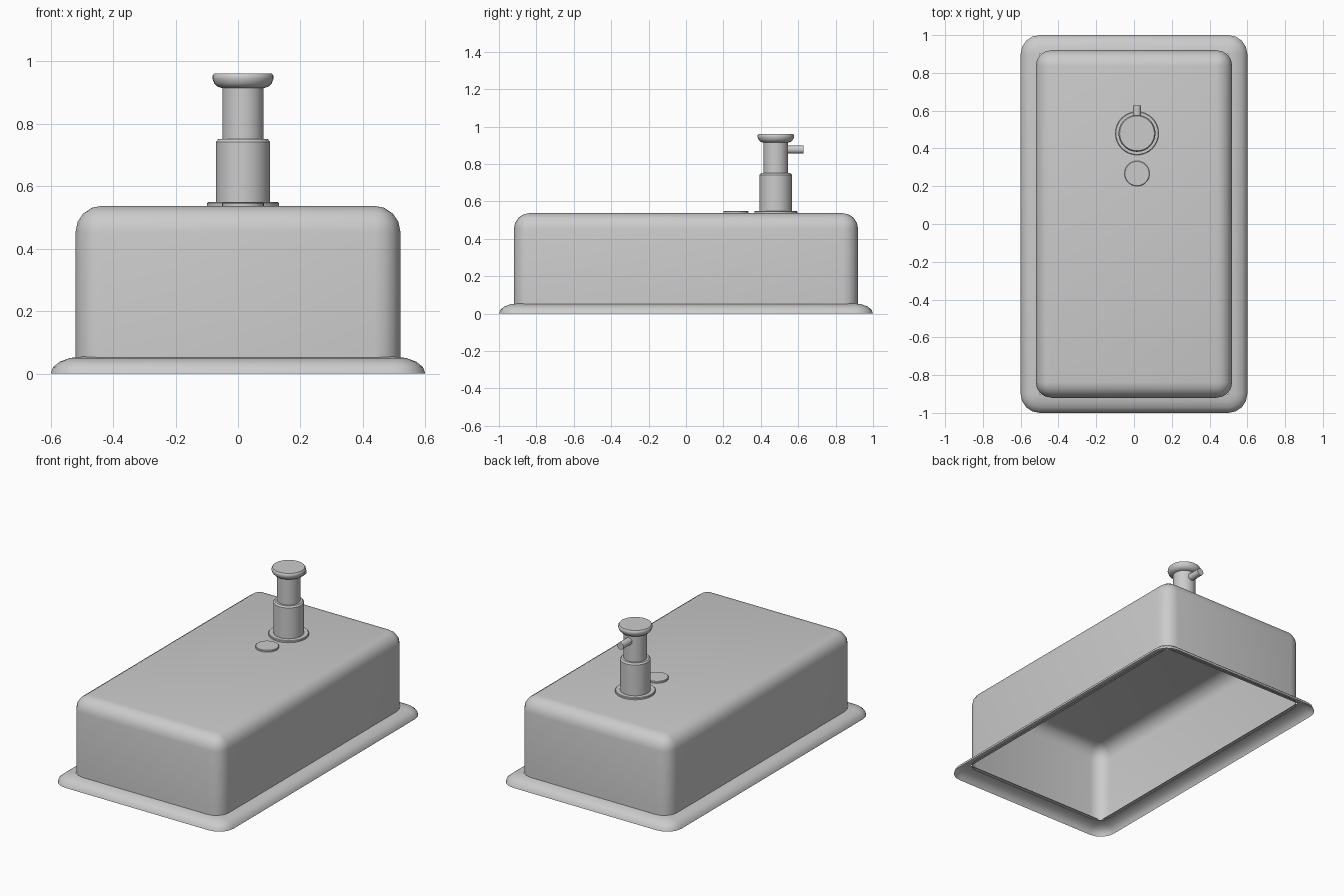
import bpy, bmesh
from math import sin, cos, pi, radians

if "Cube" in bpy.data.objects:
    bpy.data.objects.remove(bpy.data.objects["Cube"])


def loft(name, loops, cap_start=False, cap_end=False):
    """Skin a stack of counter-clockwise loops into one smooth-shaded object."""
    bm = bmesh.new()
    rings = [[bm.verts.new(p) for p in loop] for loop in loops]
    n = len(rings[0])
    for a, b in zip(rings, rings[1:]):
        for i in range(n):
            j = (i + 1) % n
            bm.faces.new((a[i], a[j], b[j], b[i]))
    if cap_start:
        bm.faces.new(rings[0][::-1])
    if cap_end:
        bm.faces.new(rings[-1])
    bmesh.ops.remove_doubles(bm, verts=bm.verts, dist=1e-5)
    me = bpy.data.meshes.new(name)
    bm.to_mesh(me)
    bm.free()
    me.shade_smooth()
    me.set_sharp_from_angle(angle=radians(35))
    ob = bpy.data.objects.new(name, me)
    bpy.context.collection.objects.link(ob)
    return ob


def rounded_rect(hx, hy, r, z, inset, seg=4):
    """Rounded rectangle loop; insetting it shrinks the corner radius."""
    cr = max(r - inset, 0)
    pts = []
    for k, (sx, sy) in enumerate(((1, 1), (-1, 1), (-1, -1), (1, -1))):
        for s in range(seg + 1):
            t = (k + s / seg) * pi / 2
            pts.append((sx * (hx - r) + cr * cos(t),
                        sy * (hy - r) + cr * sin(t), z))
    return pts


def lathe(name, profile, loc, seg=32):
    """Turn a (radius, height) profile around its vertical axis."""
    loops = [[(r * cos(2 * pi * i / seg), r * sin(2 * pi * i / seg), z)
              for i in range(seg)] for r, z in profile]
    ob = loft(name, loops, True, True)
    ob.location = loc
    return ob


SEG = 4
arc = [i / SEG * pi / 2 for i in range(SEG + 1)]

# rim: hollow flange with a rounded edge, open in the middle
R, H = 0.10, 0.054
loft("rim", [rounded_rect(0.6, 1.0, R, H * sin(t), R * (1 - cos(t))) for t in arc])

# basin: open-bottomed shell with rounded top edges and corners
R, TOP = 0.083, 0.537
loops = [rounded_rect(0.52, 0.92, R, 0.05, 0)]
loops += [rounded_rect(0.52, 0.92, R, TOP - R + R * sin(t), R * (1 - cos(t))) for t in arc]
loft("basin", loops, cap_end=True)

# pump: turned parts stacked on one axis
X, Y = 0.016, 0.48
lathe("pump_flange", [(0.115, 0.535), (0.115, 0.546), (0.112, 0.549)], (X, Y, 0))
lathe("pump_collar", [(0.087, 0.54), (0.087, 0.742), (0.079, 0.751)], (X, Y, 0))
lathe("pump_neck", [(0.066, 0.74), (0.066, 0.925)], (X, Y, 0))
lathe("pump_cap", [(0.066, 0.914), (0.082, 0.919), (0.092, 0.929), (0.098, 0.945),
                   (0.097, 0.954), (0.092, 0.961)], (X, Y, 0))

# spout: short tube pointing to the back
spout = lathe("spout", [(0.022, 0), (0.022, 0.588)][:1] + [(0.022, 0.128)],
              (X, 0.50, 0.877), 20)
spout.rotation_euler.x = -pi / 2

# drain disc in front of the pump
lathe("drain_disc", [(0.067, 0.535), (0.067, 0.545), (0.064, 0.548)], (X, 0.267, 0))
